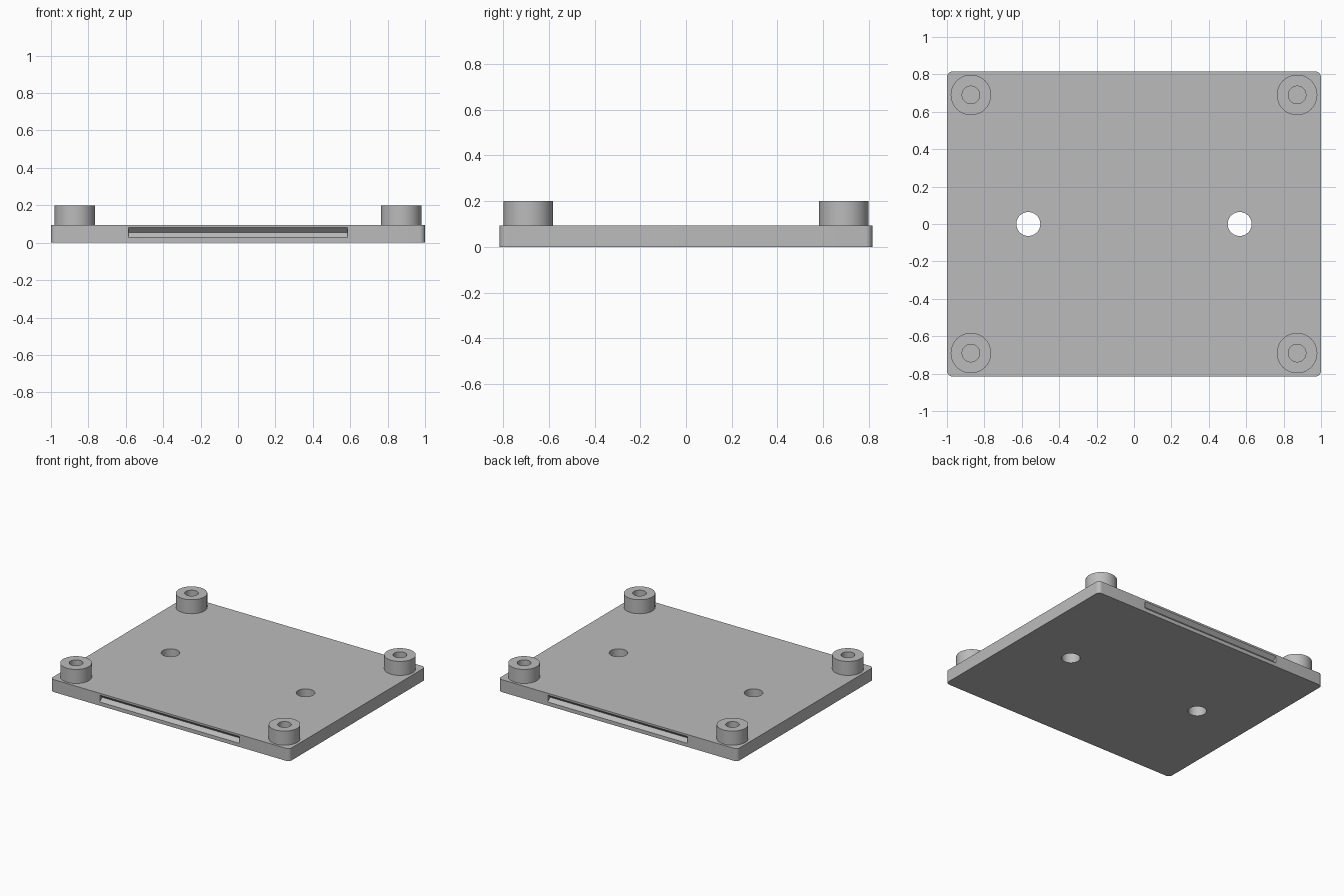
import bpy, bmesh, math

cube = bpy.data.objects.get("Cube")
if cube:
    bpy.data.objects.remove(cube, do_unlink=True)

HX, HY, TOP = 1.0, 0.815, 0.094       # plate half sizes and thickness
CORNER = 0.03
BOSS_X, BOSS_Y, BOSS_TOP = 0.872, 0.69, 0.2
BOSS_R, BORE_R = 0.108, 0.047
HOLE_X, HOLE_R = 0.565, 0.064
SLOT_X, SLOT_Z, SLOT_H = 0.585, 0.054, 0.026

grey = bpy.data.materials.new("plain grey")
grey.use_nodes = True
colour = (0.5, 0.5, 0.5, 1.0)
grey.diffuse_color = colour
grey.node_tree.nodes["Principled BSDF"].inputs["Base Color"].default_value = colour


def make_object(name, bm):
    bmesh.ops.recalc_face_normals(bm, faces=bm.faces[:])
    mesh = bpy.data.meshes.new(name)
    bm.to_mesh(mesh)
    bm.free()
    mesh.materials.append(grey)
    ob = bpy.data.objects.new(name, mesh)
    bpy.context.collection.objects.link(ob)
    return ob


def prism(name, points, direction):
    """Extrude a closed outline along a direction."""
    bm = bmesh.new()
    face = bm.faces.new([bm.verts.new(p) for p in points])
    new = bmesh.ops.extrude_face_region(bm, geom=[face])["geom"]
    bmesh.ops.translate(bm, vec=direction,
                        verts=[v for v in new if isinstance(v, bmesh.types.BMVert)])
    return make_object(name, bm)


def circle(x, y, r, z, n=48):
    return [(x + r * math.cos(2 * math.pi * i / n),
             y + r * math.sin(2 * math.pi * i / n), z) for i in range(n)]


def select_only(ob):
    bpy.ops.object.select_all(action="DESELECT")
    ob.select_set(True)
    bpy.context.view_layer.objects.active = ob


def cut(target, cutter):
    select_only(target)
    mod = target.modifiers.new("cut", "BOOLEAN")
    mod.operation, mod.solver, mod.object = "DIFFERENCE", "EXACT", cutter
    bpy.ops.object.modifier_apply(modifier=mod.name)
    bpy.data.objects.remove(cutter, do_unlink=True)


def smooth(ob):
    select_only(ob)
    bpy.ops.object.shade_smooth_by_angle(angle=math.radians(30))


# Base plate with rounded vertical corners
outline = []
for quarter, (sx, sy) in enumerate([(1, 1), (-1, 1), (-1, -1), (1, -1)]):
    for i in range(9):
        a = math.pi / 2 * (quarter + i / 8)
        outline.append((sx * (HX - CORNER) + CORNER * math.cos(a),
                        sy * (HY - CORNER) + CORNER * math.sin(a), 0))
plate = prism("base_plate", outline, (0, 0, TOP))

# Two through holes
for sx in (-1, 1):
    cut(plate, prism("hole_cutter", circle(sx * HOLE_X, 0, HOLE_R, -0.1), (0, 0, 0.4)))

# V-shaped finger grooves along the front and back edges
for sy in (-1, 1):
    tip = sy * (HY - SLOT_H)
    out = sy * (HY + SLOT_H)
    groove = [(-SLOT_X, tip, SLOT_Z), (-SLOT_X, out, SLOT_Z + 2 * SLOT_H),
              (-SLOT_X, out, SLOT_Z - 2 * SLOT_H)]
    cut(plate, prism("groove_cutter", groove, (2 * SLOT_X, 0, 0)))
smooth(plate)

# Hollow round bosses at the four corners, the plate closing their bores
for sy, row in ((-1, "front"), (1, "back")):
    for sx, side in ((-1, "right"), (1, "left")):
        bm = bmesh.new()
        rings = [[bm.verts.new(p) for p in circle(sx * BOSS_X, sy * BOSS_Y, r, z)]
                 for r, z in ((BOSS_R, TOP - 0.01), (BOSS_R, BOSS_TOP),
                              (BORE_R, BOSS_TOP), (BORE_R, TOP - 0.01))]
        for k in range(4):
            a, b = rings[k], rings[(k + 1) % 4]
            for i in range(len(a)):
                j = (i + 1) % len(a)
                bm.faces.new((a[i], a[j], b[j], b[i]))
        smooth(make_object(f"{row}_{side}_boss", bm))
